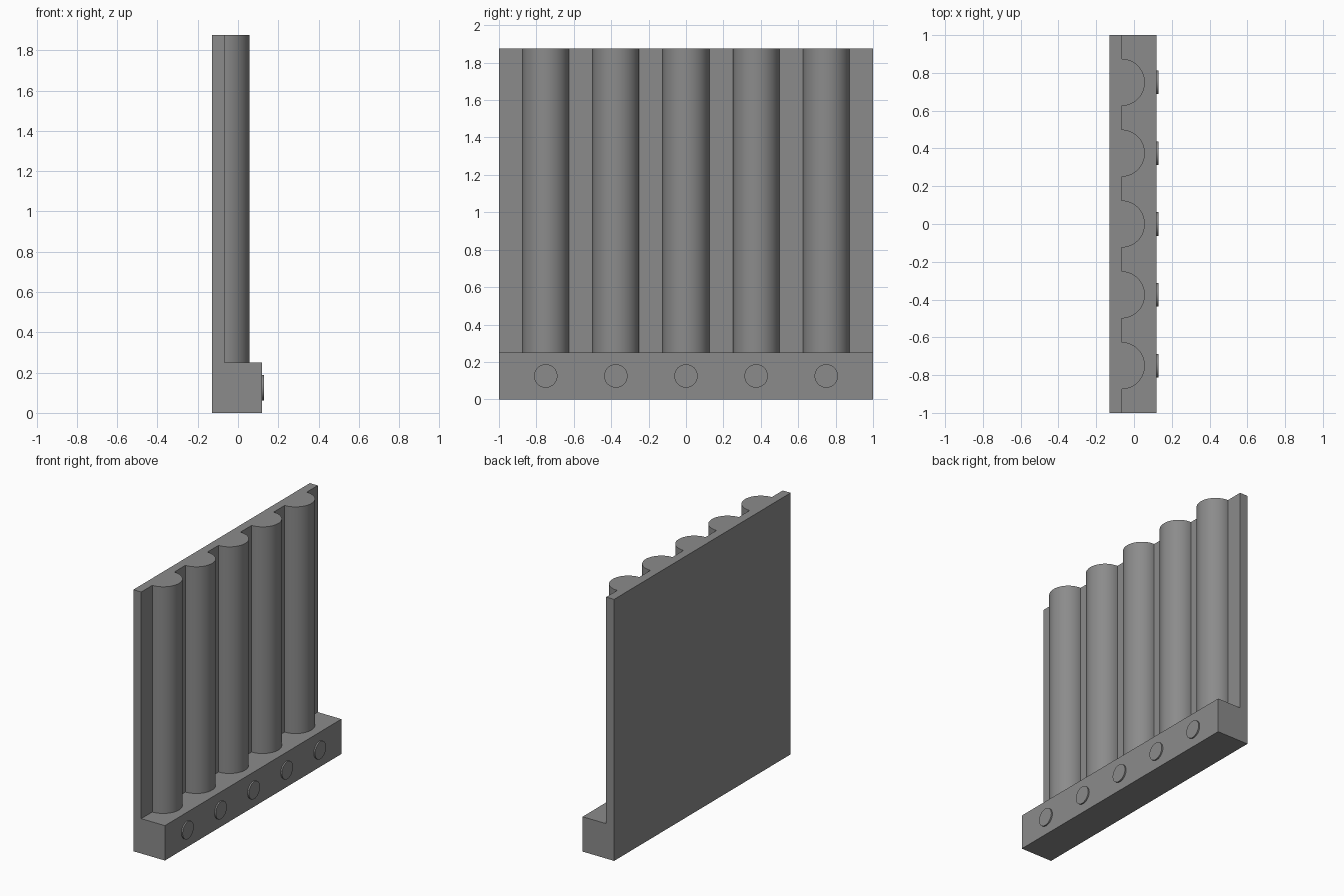
import bpy, bmesh
from math import sin, cos, pi
from mathutils import Vector

if "Cube" in bpy.data.objects:
    bpy.data.objects.remove(bpy.data.objects["Cube"])

BACK, WALL, FRONT = -0.13, -0.0675, 0.12   # x of back face, wall face, base face
BUTTON_FRONT = 0.13
BASE_H, TOP = 0.25, 1.875
RADIUS = 0.125
SPACING = 0.375

# Dark grey for every part
dark = bpy.data.materials.new("dark_grey")
dark.diffuse_color = (0.26, 0.26, 0.26, 1)
dark.use_nodes = True
dark.node_tree.nodes["Principled BSDF"].inputs["Base Color"].default_value = dark.diffuse_color


def extrude_profile(name, points, direction, smooth=False):
    """Closed solid made by sweeping a flat outline along a direction."""
    bm = bmesh.new()
    face = bm.faces.new([bm.verts.new(p) for p in points])
    swept = bmesh.ops.extrude_face_region(bm, geom=[face], use_keep_orig=True)
    verts = [g for g in swept["geom"] if isinstance(g, bmesh.types.BMVert)]
    bmesh.ops.translate(bm, verts=verts, vec=Vector(direction))
    bmesh.ops.recalc_face_normals(bm, faces=bm.faces)
    mesh = bpy.data.meshes.new(name)
    bm.to_mesh(mesh)
    bm.free()
    mesh.materials.append(dark)
    obj = bpy.data.objects.new(name, mesh)
    bpy.context.collection.objects.link(obj)
    if smooth:
        bpy.ops.object.select_all(action="DESELECT")
        obj.select_set(True)
        bpy.context.view_layer.objects.active = obj
        bpy.ops.object.shade_smooth_by_angle()
    return obj


# Back wall and base ledge as one L-shaped body
outline = [(BACK, 0), (FRONT, 0), (FRONT, BASE_H),
           (WALL, BASE_H), (WALL, TOP), (BACK, TOP)]
extrude_profile("wall_and_base", [(x, -1, z) for x, z in outline], (0, 2, 0))

for i in range(5):
    y = (i - 2) * SPACING

    # Half-round column standing on the ledge
    arc = [-pi / 2 + pi * k / 32 for k in range(33)]
    extrude_profile(f"column_{i + 1}",
                    [(WALL + RADIUS * cos(a), y + RADIUS * sin(a), BASE_H) for a in arc],
                    (0, 0, TOP - BASE_H), smooth=True)

    # Round button on the base face
    ring = [2 * pi * k / 48 for k in range(48)]
    extrude_profile(f"button_{i + 1}",
                    [(FRONT, y + 0.0625 * cos(a), BASE_H / 2 + 0.0625 * sin(a)) for a in ring],
                    (BUTTON_FRONT - FRONT, 0, 0), smooth=True)
